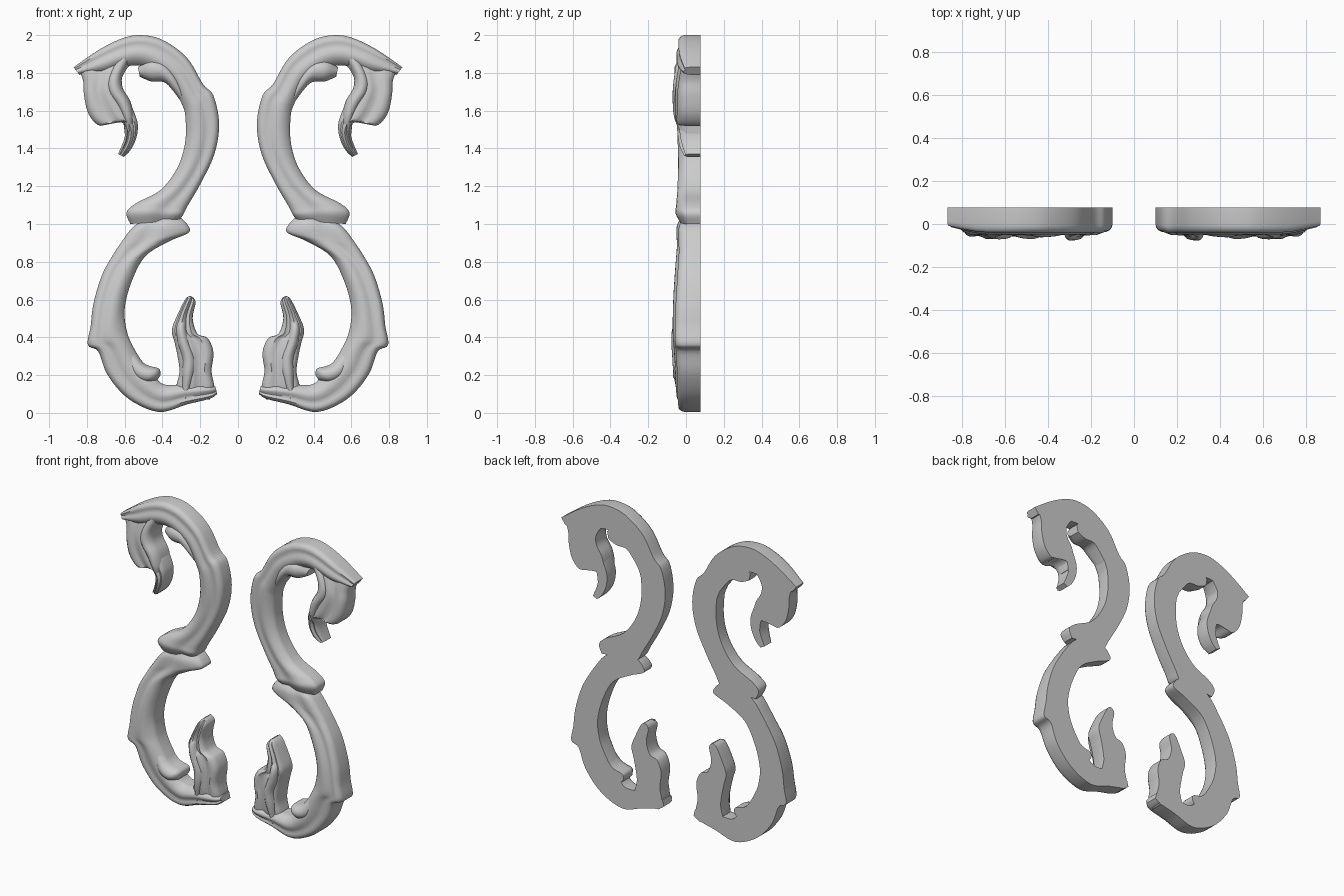
import bpy, bmesh, math

BACK = 0.077   # flat rear plane

# Cross-sections: (position across the band 0..1, share of full height)
BAND = [(0, 0), (0, .66), (.02, .76), (.07, .86), (.15, .92), (.25, .91), (.34, .89), (.43, .93),
        (.53, .99), (.63, 1), (.74, .97), (.84, .89), (.93, .79), (.98, .7), (1, .6), (1, 0)]
LEAF = [(0, 0), (0, .64), (.03, .76), (.1, .87), (.22, .93), (.32, .87), (.42, .86), (.52, .95),
        (.62, 1), (.72, .95), (.8, .88), (.88, .88), (.95, .8), (1, .66), (1, 0)]
ROUND = [(0, 0), (0, .6), (.05, .76), (.18, .92), (.35, .99), (.5, 1), (.65, .98), (.82, .9),
         (.95, .75), (1, .6), (1, 0)]


def spline(rows, steps):
    """Catmull-Rom through rows of any length."""
    out = []
    for i in range(len(rows) - 1):
        a, b, c, d = (rows[max(0, min(len(rows) - 1, i + k))] for k in (-1, 0, 1, 2))
        for s in range(steps):
            t = s / steps
            out.append([q + .5 * t * (r - p + t * (2*p - 5*q + 4*r - u + t * (3*(q - r) + u - p)))
                        for p, q, r, u in zip(a, b, c, d)])
    out.append(list(rows[-1]))
    return out


def band(name, rows, profile, steps=5):
    """Loft a profile between two edges; row = edge A x,z, edge B x,z, front y."""
    bm = bmesh.new()
    rings = []
    for ax, az, bx, bz, front in spline(rows, steps):
        rings.append([bm.verts.new((ax + (bx - ax) * t, BACK + (front - BACK) * h, az + (bz - az) * t))
                      for t, h in profile])
    n = len(profile)
    for r0, r1 in zip(rings, rings[1:]):
        for j in range(n):
            k = (j + 1) % n
            bm.faces.new((r0[j], r0[k], r1[k], r1[j]))
    bm.faces.new(rings[0])
    bm.faces.new(rings[-1])
    bmesh.ops.recalc_face_normals(bm, faces=bm.faces)
    mesh = bpy.data.meshes.new(name)
    bm.to_mesh(mesh)
    bm.free()
    ob = bpy.data.objects.new(name, mesh)
    bpy.context.collection.objects.link(ob)
    bpy.ops.object.select_all(action='DESELECT')
    ob.select_set(True)
    bpy.context.view_layer.objects.active = ob
    bpy.ops.object.shade_smooth_by_angle(angle=math.radians(45))
    m = ob.modifiers.new("mirror", 'MIRROR')   # right-hand scroll
    m.use_axis[0] = True
    m.use_mirror_merge = False
    return ob


# Upper half of the S
band("upper_scroll", [
    (-.87, 1.83, -.84, 1.79, -.015), (-.74, 1.92, -.71, 1.80, -.045), (-.62, 1.98, -.61, 1.83, -.05),
    (-.52, 2.0, -.53, 1.84, -.05), (-.40, 1.975, -.46, 1.82, -.05), (-.27, 1.88, -.36, 1.75, -.05),
    (-.185, 1.74, -.295, 1.63, -.05), (-.13, 1.68, -.278, 1.56, -.05), (-.10, 1.53, -.28, 1.43, -.045),
    (-.125, 1.37, -.32, 1.30, -.042), (-.20, 1.21, -.41, 1.18, -.045), (-.27, 1.09, -.54, 1.11, -.052),
    (-.29, 1.05, -.59, 1.06, -.055), (-.31, 1.02, -.57, 1.0, -.03)], BAND)

# Lower half of the S
band("lower_scroll", [
    (-.50, 1.02, -.31, 1.04, -.025), (-.56, .98, -.27, 1.0, -.048), (-.62, .90, -.26, .955, -.05),
    (-.66, .84, -.36, .91, -.048), (-.72, .73, -.49, .83, -.055), (-.765, .58, -.565, .69, -.065),
    (-.78, .46, -.60, .55, -.07), (-.795, .36, -.59, .44, -.07), (-.74, .325, -.56, .36, -.065),
    (-.69, .20, -.50, .26, -.058), (-.58, .075, -.44, .19, -.055), (-.42, .005, -.39, .15, -.05),
    (-.27, .045, -.30, .15, -.05), (-.15, .075, -.17, .15, -.045), (-.11, .10, -.12, .14, -.02)], BAND)

# Small inner curls
band("upper_curl", [
    (-.53, 1.83, -.52, 1.78, -.02), (-.47, 1.87, -.46, 1.755, -.058), (-.40, 1.86, -.39, 1.75, -.06),
    (-.33, 1.79, -.34, 1.70, -.05), (-.27, 1.67, -.29, 1.63, -.02)], ROUND)
band("lower_curl", [
    (-.63, .34, -.575, .38, -.03), (-.57, .21, -.50, .265, -.062), (-.50, .16, -.42, .235, -.068),
    (-.43, .17, -.41, .20, -.03)], ROUND)

# Acanthus leaves at both ends
band("upper_leaf", [
    (-.85, 1.83, -.53, 1.88, -.03), (-.82, 1.76, -.59, 1.82, -.045), (-.815, 1.68, -.62, 1.74, -.055),
    (-.79, 1.58, -.58, 1.66, -.058), (-.73, 1.52, -.545, 1.58, -.058), (-.66, 1.555, -.53, 1.52, -.05),
    (-.605, 1.53, -.54, 1.45, -.045), (-.60, 1.46, -.57, 1.39, -.035), (-.635, 1.37, -.605, 1.355, -.01)], LEAF)
band("lower_leaf", [
    (-.15, .07, -.34, .08, -.03), (-.125, .13, -.325, .15, -.045), (-.14, .22, -.31, .22, -.055),
    (-.13, .32, -.32, .30, -.06), (-.16, .395, -.335, .37, -.062), (-.215, .42, -.35, .44, -.062),
    (-.24, .50, -.32, .52, -.055), (-.225, .58, -.28, .60, -.045), (-.235, .61, -.255, .62, -.01)], LEAF)

# Raised veins over the leaves
band("upper_vein", [
    (-.63, 1.90, -.56, 1.88, -.045), (-.69, 1.78, -.61, 1.79, -.062), (-.69, 1.70, -.61, 1.72, -.07),
    (-.64, 1.62, -.57, 1.65, -.07), (-.61, 1.55, -.55, 1.56, -.06), (-.60, 1.48, -.555, 1.46, -.02)], ROUND)
band("lower_vein", [
    (-.30, .10, -.27, .06, -.04), (-.30, .20, -.23, .19, -.065), (-.30, .29, -.22, .28, -.072),
    (-.325, .38, -.25, .37, -.077), (-.33, .46, -.27, .45, -.07), (-.305, .54, -.26, .53, -.02)], ROUND)
